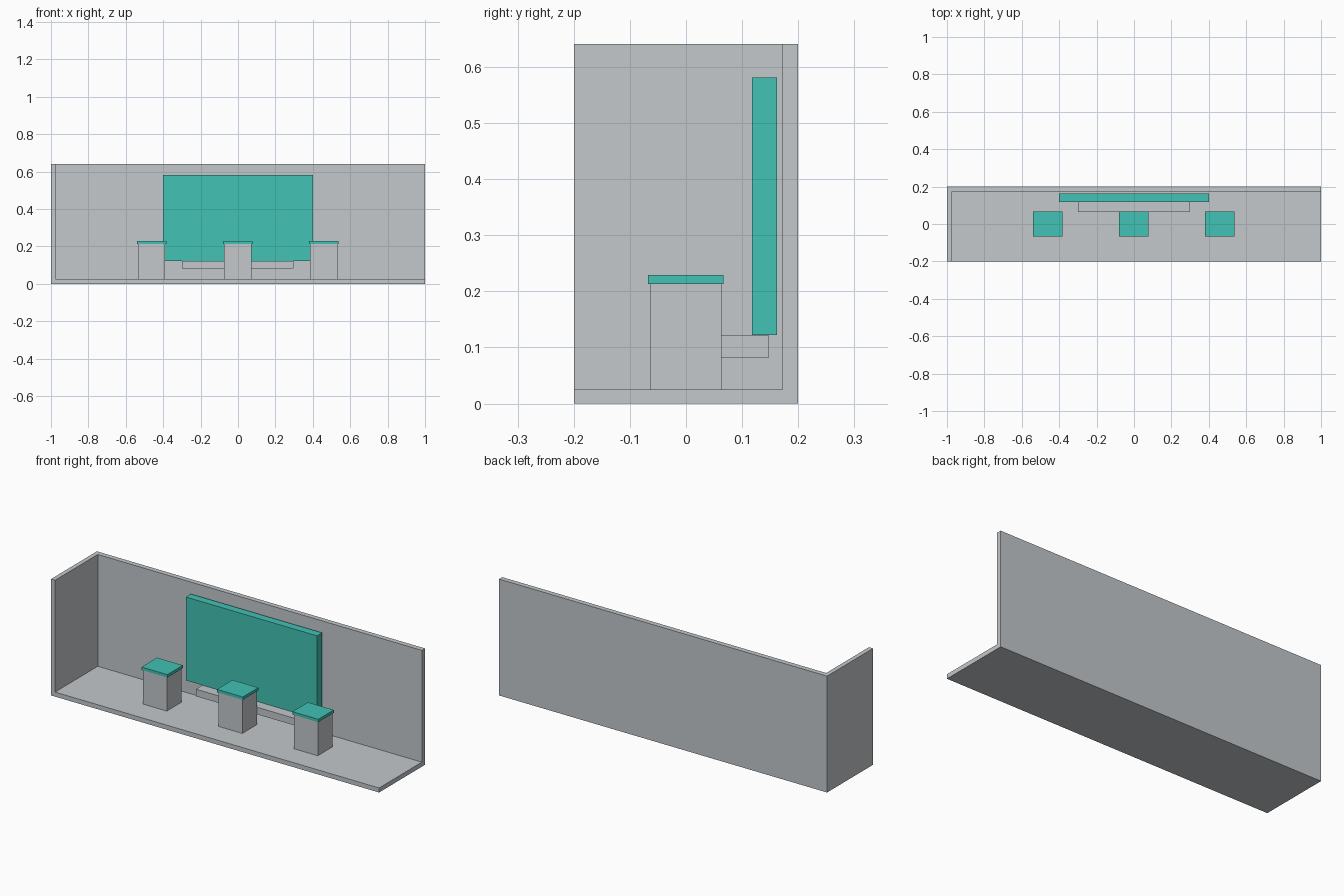
import bpy

cube = bpy.data.objects.get("Cube")
if cube:
    bpy.data.objects.remove(cube, do_unlink=True)


def make_material(name, color):
    mat = bpy.data.materials.new(name)
    mat.use_nodes = True
    mat.diffuse_color = color
    mat.node_tree.nodes["Principled BSDF"].inputs["Base Color"].default_value = color
    return mat


grey = make_material("light grey", (0.552, 0.578, 0.597, 1))
teal = make_material("teal", (0.054, 0.539, 0.456, 1))


def box(name, mat, xs, ys, zs):
    """Box spanning the given (low, high) range on each axis."""
    spans = (xs, ys, zs)
    bpy.ops.mesh.primitive_cube_add(size=1, location=[(a + b) / 2 for a, b in spans])
    obj = bpy.context.object
    obj.name = name
    obj.scale = [b - a for a, b in spans]
    bpy.ops.object.transform_apply(location=False, rotation=False, scale=True)
    obj.data.materials.append(mat)
    return obj


# Booth shell: floor, back wall and one side wall
FLOOR, TOP, BACK, SIDE = 0.025, 0.641, 0.172, -0.975
box("floor", grey, (-1, 1), (-0.2, 0.2), (0, FLOOR))
box("back_wall", grey, (-1, 1), (BACK, 0.2), (FLOOR, TOP))
box("right_side_wall", grey, (-1, SIDE), (-0.2, BACK), (FLOOR, TOP))

# Display panel with the low ledge beneath it
box("display_panel", teal, (-0.4, 0.4), (0.118, 0.162), (0.122, 0.581))
box("ledge", grey, (-0.3, 0.297), (0.063, 0.148), (0.082, 0.121))

# Three plinths, each with a slightly overhanging top
for label, x in (("right", -0.462), ("middle", -0.002), ("left", 0.458)):
    box(label + "_plinth", grey, (x - 0.073, x + 0.073), (-0.064, 0.063), (FLOOR, 0.213))
    box(label + "_plinth_top", teal, (x - 0.079, x + 0.079), (-0.068, 0.067), (0.213, 0.229))
